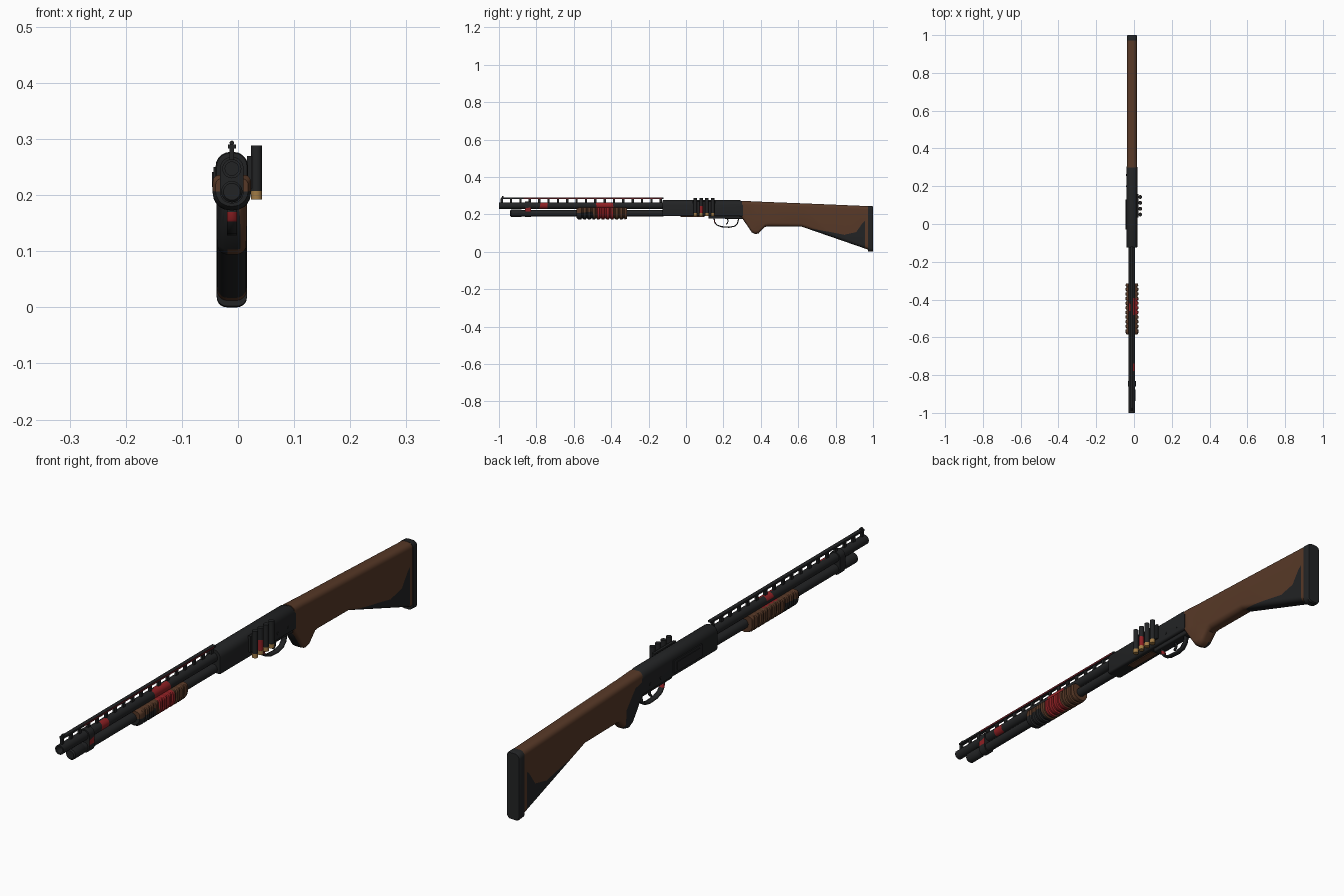
import bpy, bmesh, math
from mathutils import Vector, Matrix

cube = bpy.data.objects.get("Cube")
if cube:
    bpy.data.objects.remove(cube, do_unlink=True)

CX = -0.011  # centre line of the gun


def material(name, rgb):
    m = bpy.data.materials.new(name)
    m.use_nodes = True
    m.diffuse_color = (*rgb, 1)
    m.node_tree.nodes["Principled BSDF"].inputs["Base Color"].default_value = (*rgb, 1)
    return m


MATS = [material("gunmetal_black", (0.016, 0.017, 0.018)),
        material("walnut_brown", (0.095, 0.04, 0.02)),
        material("paint_red", (0.28, 0.015, 0.018)),
        material("dark_red", (0.12, 0.012, 0.016)),
        material("brass", (0.36, 0.2, 0.06))]
BLACK, BROWN, RED, DARK_RED, BRASS = range(5)


def finish(name, bm, mat=None, patches=()):
    """Paint convex (y, z) patches onto the mesh and make the object."""
    bmesh.ops.recalc_face_normals(bm, faces=bm.faces)
    if mat is not None:
        for f in bm.faces:
            f.material_index = mat
    for poly, colour, test in patches:
        inside = list(bm.faces)
        for a, b in zip(poly, poly[1:] + poly[:1]):
            co = Vector((0, *a))
            no = Vector((0, a[1] - b[1], b[0] - a[0])).normalized()
            geom = set(inside)
            for f in inside:
                geom.update(f.edges)
                geom.update(f.verts)
            cut = bmesh.ops.bisect_plane(bm, geom=list(geom), plane_co=co, plane_no=no, dist=1e-6)
            inside = [f for f in cut["geom"] if isinstance(f, bmesh.types.BMFace)
                      and (f.calc_center_median() - co).dot(no) > 0]
        for f in inside:
            if test(f):
                f.material_index = colour
    me = bpy.data.meshes.new(name)
    bm.to_mesh(me)
    bm.free()
    for m in MATS:
        me.materials.append(m)
    ob = bpy.data.objects.new(name, me)
    bpy.context.collection.objects.link(ob)
    bpy.ops.object.select_all(action="DESELECT")
    ob.select_set(True)
    bpy.context.view_layer.objects.active = ob
    bpy.ops.object.shade_smooth_by_angle(angle=math.radians(35))
    return ob


def section(y, w, z0, z1, rt, rb, n=5):
    """Rounded box outline: half width, bottom, top, top and bottom corner radius."""
    corners = [(1, z1 - rt, rt), (-1, z1 - rt, rt), (-1, z0 + rb, rb), (1, z0 + rb, rb)]
    pts = []
    for q, (side, z, r) in enumerate(corners):
        for i in range(n + 1):
            a = math.pi / 2 * (q + i / n)
            pts.append((CX + side * (w - r) + r * math.cos(a), y, z + r * math.sin(a)))
    return pts


def loft(name, stations, mat, patches=()):
    """Skin rounded box sections along y."""
    bm = bmesh.new()
    rings = [[bm.verts.new(p) for p in section(*s)] for s in stations]
    for r, s in zip(rings, rings[1:]):
        for i in range(len(r)):
            j = (i + 1) % len(r)
            bm.faces.new((r[i], r[j], s[j], s[i]))
    bm.faces.new(rings[0])
    bm.faces.new(rings[-1])
    bmesh.ops.remove_doubles(bm, verts=bm.verts, dist=1e-5)
    return finish(name, bm, mat, patches)


def tube(name, z, profile, mat=BLACK, patches=()):
    """Round part along y from (y, radius) pairs."""
    return loft(name, [(y, r, z - r, z + r, r * 0.999, r * 0.999) for y, r in profile], mat, patches)


def add_box(bm, x, y, z):
    c = [(a + b) / 2 for a, b in (x, y, z)]
    d = [b - a for a, b in (x, y, z)]
    bmesh.ops.create_cube(bm, size=1, matrix=Matrix.Translation(c) @ Matrix.Diagonal((*d, 1)))


def box(name, x, y, z, mat=BLACK, patches=()):
    bm = bmesh.new()
    add_box(bm, x, y, z)
    return finish(name, bm, mat, patches)


def strip(name, path, half, thick, patches=()):
    """Bent flat strip along a (y, z) path."""
    bm = bmesh.new()
    rows = [[bm.verts.new((CX + s * half, y, z)) for s in (-1, 1)] for y, z in path]
    for a, b in zip(rows, rows[1:]):
        bm.faces.new((a[0], a[1], b[1], b[0]))
    ob = finish(name, bm, BLACK, patches)
    mod = ob.modifiers.new("thickness", "SOLIDIFY")
    mod.thickness = thick
    mod.offset = 0
    return ob


def everywhere(f):
    return True


def left_side(f):
    return f.calc_center_median().x > CX


def right_side(f):
    return f.calc_center_median().x < CX


def left_edge(f):
    return f.normal.x > 0.5


# Barrel with open bore, magazine tube, cap and clamp
barrel_paint = [([(-0.79, 0.2), (-0.745, 0.2), (-0.735, 0.3), (-0.77, 0.3)], RED, left_side),
                ([(-0.47, 0.2), (-0.38, 0.2), (-0.4, 0.3), (-0.49, 0.3)], RED, left_side),
                ([(-0.46, 0.25), (-0.42, 0.25), (-0.43, 0.3), (-0.46, 0.3)], RED, right_side)]
tube("barrel", 0.247, [(-0.96, 0.012), (-1, 0.012), (-1, 0.017), (-0.12, 0.017)], BLACK, barrel_paint)
tube("magazine_tube", 0.206, [(-0.9, 0.0165), (-0.12, 0.0165)])
tube("magazine_cap", 0.206, [(-0.94, 0.015), (-0.935, 0.019), (-0.88, 0.019), (-0.875, 0.0165), (-0.86, 0.0165)])
loft("barrel_clamp", [(-0.86, 0.021, 0.185, 0.268, 0.02, 0.02), (-0.83, 0.021, 0.185, 0.268, 0.02, 0.02)], BLACK,
     [([(-0.87, 0.215), (-0.82, 0.215), (-0.82, 0.24), (-0.87, 0.23)], RED, left_side)])

# Ventilated rib, its posts and the front bead
box("rib_plate", (CX - 0.007, CX + 0.007), (-0.99, -0.12), (0.283, 0.29), BLACK,
    [([(-0.87, 0.28), (-0.13, 0.28), (-0.13, 0.3), (-0.87, 0.3)], DARK_RED, left_edge)])
bm = bmesh.new()
for i in range(18):
    y = -0.985 + i * 0.05
    add_box(bm, (CX - 0.004, CX + 0.004), (y - 0.006, y + 0.006), (0.26, 0.285))
finish("rib_posts", bm, BLACK)
tube("front_bead", 0.293, [(-0.985, 0.004), (-0.975, 0.004)])

# Ribbed sliding fore-end
rows = [(-0.585, 0.029, 0.18, 0.23, 0.012, 0.027), (-0.575, 0.034, 0.173, 0.236, 0.012, 0.031)]
for i in range(10):
    y = -0.56 + i * 0.0245
    for dy, cut in ((0, 0), (0.003, 0.005), (0.009, 0.005), (0.012, 0)):
        rows.append((y + dy, 0.034 - cut, 0.173 + cut, 0.236, 0.012, 0.03 - cut))
rows.append((-0.315, 0.032, 0.176, 0.235, 0.012, 0.029))
loft("fore_end", rows, BROWN,
     [([(-0.6, 0.1), (-0.47, 0.1), (-0.5, 0.215), (-0.6, 0.205)], BLACK, everywhere),
      ([(-0.46, 0.1), (-0.38, 0.1), (-0.4, 0.3), (-0.49, 0.3)], RED, left_side)])

# Receiver, side plate and underside parts
loft("receiver", [(-0.125, 0.027, 0.192, 0.275, 0.024, 0.008), (-0.12, 0.029, 0.19, 0.277, 0.026, 0.008),
                  (0.285, 0.029, 0.19, 0.277, 0.026, 0.008), (0.305, 0.028, 0.188, 0.268, 0.024, 0.008)], BLACK)
box("side_plate", (CX - 0.033, CX - 0.028), (-0.03, 0.13), (0.205, 0.25))
box("side_plate_panel", (CX - 0.035, CX - 0.032), (-0.015, 0.115), (0.214, 0.241))
box("loading_gate", (CX - 0.013, CX + 0.013), (-0.03, 0.1), (0.187, 0.192), BROWN)
loft("trigger_housing", [(0.12, 0.018, 0.178, 0.2, 0.003, 0.005), (0.305, 0.018, 0.175, 0.2, 0.003, 0.005)], BLACK)
for y in (0.2, 0.26):
    bm = bmesh.new()
    bmesh.ops.create_cone(bm, cap_ends=True, segments=12, radius1=0.005, radius2=0.005, depth=0.061,
                          matrix=Matrix.Translation((CX, y, 0.215)) @ Matrix.Rotation(math.pi / 2, 4, "Y"))
    finish("receiver_pin", bm, BLACK)

# Trigger guard and trigger
strip("trigger_guard", [(0.15, 0.18), (0.153, 0.158), (0.165, 0.143), (0.19, 0.134), (0.23, 0.131),
                        (0.26, 0.137), (0.275, 0.152), (0.282, 0.18)], 0.009, 0.006,
      [([(0.14, 0.155), (0.16, 0.155), (0.16, 0.17), (0.14, 0.17)], RED, everywhere)])
strip("trigger", [(0.22, 0.18), (0.225, 0.165), (0.222, 0.155), (0.214, 0.147)], 0.004, 0.006)

# Side saddle with spare shells
box("shell_saddle", (CX + 0.027, CX + 0.036), (0.035, 0.158), (0.212, 0.27))
for i in range(4):
    parts = [("shell_hull", 0.206, 0.288, 0.0095, RED if i == 1 else BLACK),
             ("shell_base", 0.192, 0.207, 0.0102, BRASS)]
    for name, z0, z1, r, mat in parts:
        bm = bmesh.new()
        y = 0.05 + i * 0.031
        bmesh.ops.create_cone(bm, cap_ends=True, segments=16, radius1=r, radius2=r, depth=z1 - z0,
                              matrix=Matrix.Translation((0.033, y, (z0 + z1) / 2)))
        patch = [([(0, 0.245), (0.2, 0.245), (0.2, 0.3), (0, 0.3)], BLACK, everywhere)] if i == 1 else []
        finish(name, bm, mat, patch if name == "shell_hull" else [])

# Stock with grip, painted heel and butt pad
stock = [(0.3, 0.027, 0.18, 0.272), (0.325, 0.027, 0.143, 0.271), (0.352, 0.026, 0.103, 0.27),
         (0.37, 0.026, 0.094, 0.269), (0.388, 0.026, 0.098, 0.268), (0.422, 0.026, 0.133, 0.267),
         (0.44, 0.026, 0.136, 0.266), (0.62, 0.026, 0.134, 0.259), (0.978, 0.026, 0.01, 0.244)]
loft("stock", [(*s, 0.018, 0.018) for s in stock], BROWN,
     [([(0.61, 0), (0.85, 0), (0.85, 0.092), (0.77, 0.106), (0.61, 0.138)], BLACK, everywhere),
      ([(0.85, 0), (0.91, 0), (0.91, 0.105), (0.85, 0.092)], BLACK, everywhere),
      ([(0.91, 0), (0.958, 0), (0.958, 0.165), (0.945, 0.155), (0.91, 0.105)], BLACK, everywhere),
      ([(0.29, 0.05), (0.4, 0.05), (0.39, 0.17), (0.34, 0.23), (0.29, 0.24)], BLACK, right_side),
      ([(0.29, 0.09), (0.352, 0.09), (0.352, 0.105), (0.29, 0.195)], BLACK,
       lambda f: f.normal.z < -0.3 and abs(f.normal.x) < 0.5)])
loft("butt_pad", [(0.972, 0.027, 0.002, 0.245, 0.018, 0.018), (0.995, 0.027, 0, 0.244, 0.018, 0.018),
                  (1.0, 0.024, 0.003, 0.241, 0.016, 0.016)], BLACK)
